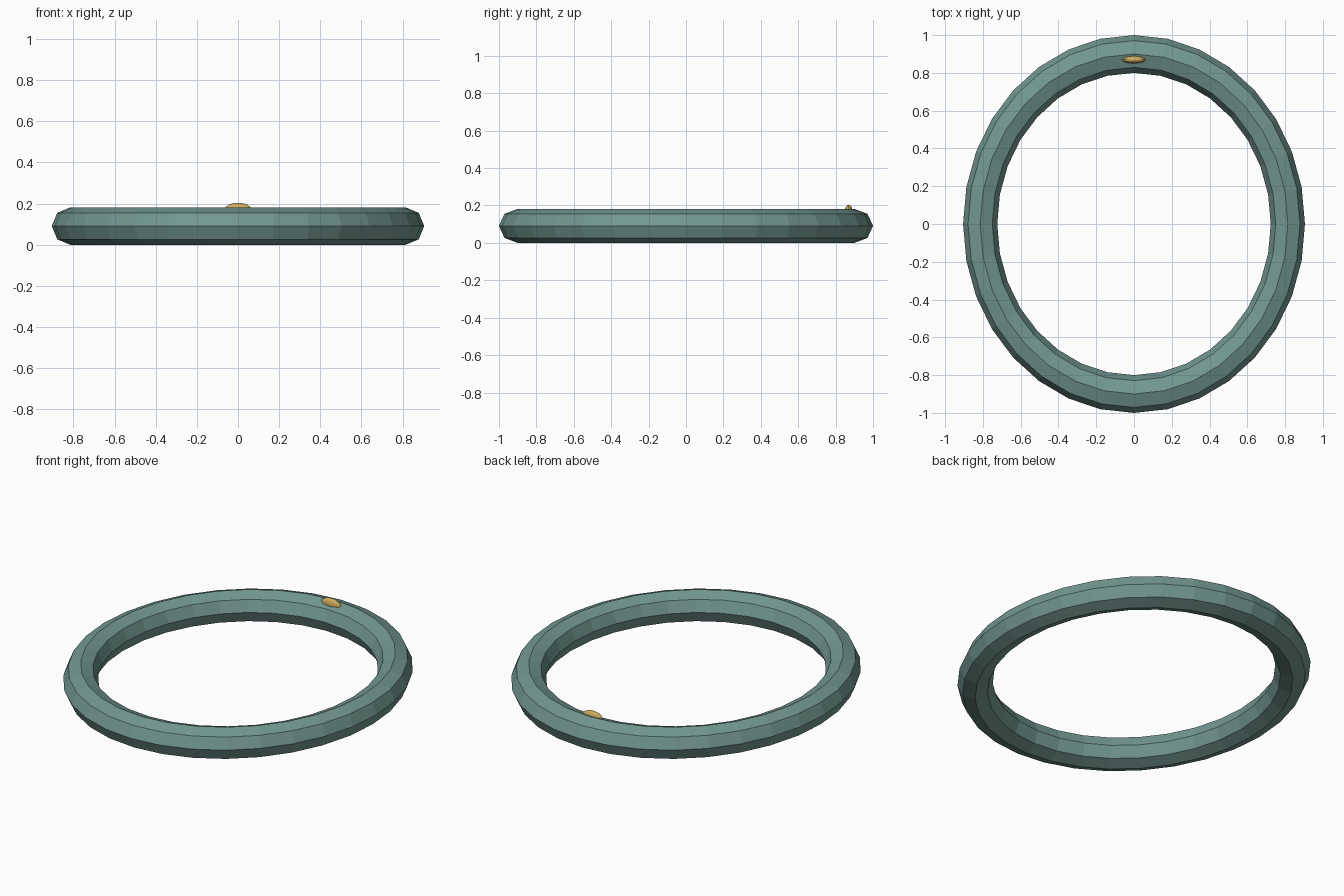
import bpy

if "Cube" in bpy.data.objects:
    bpy.data.objects.remove(bpy.data.objects["Cube"])


def finish(obj, name, color):
    obj.name = name
    mat = bpy.data.materials.new(name + "_material")
    mat.diffuse_color = color
    mat.use_nodes = True
    mat.node_tree.nodes["Principled BSDF"].inputs["Base Color"].default_value = mat.diffuse_color
    obj.data.materials.append(mat)
    bpy.ops.object.transform_apply(location=False, rotation=False, scale=True)
    bpy.ops.object.shade_flat()


# Oval ring: octagonal tube, 32 segments around
bpy.ops.mesh.primitive_torus_add(major_segments=32, minor_segments=8,
                                 major_radius=0.9, minor_radius=0.1,
                                 location=(0, 0, 0.091))
ring = bpy.context.object
ring.scale = (0.905, 1.0, 0.91)
finish(ring, "oval_ring", (0.17, 0.31, 0.28, 1))

# Small gold stud set into the top of the ring at the back
bpy.ops.mesh.primitive_uv_sphere_add(segments=12, ring_count=8, radius=1,
                                     location=(0, 0.87, 0.172))
stud = bpy.context.object
stud.scale = (0.064, 0.02, 0.032)
finish(stud, "gold_stud", (0.62, 0.42, 0.12, 1))
